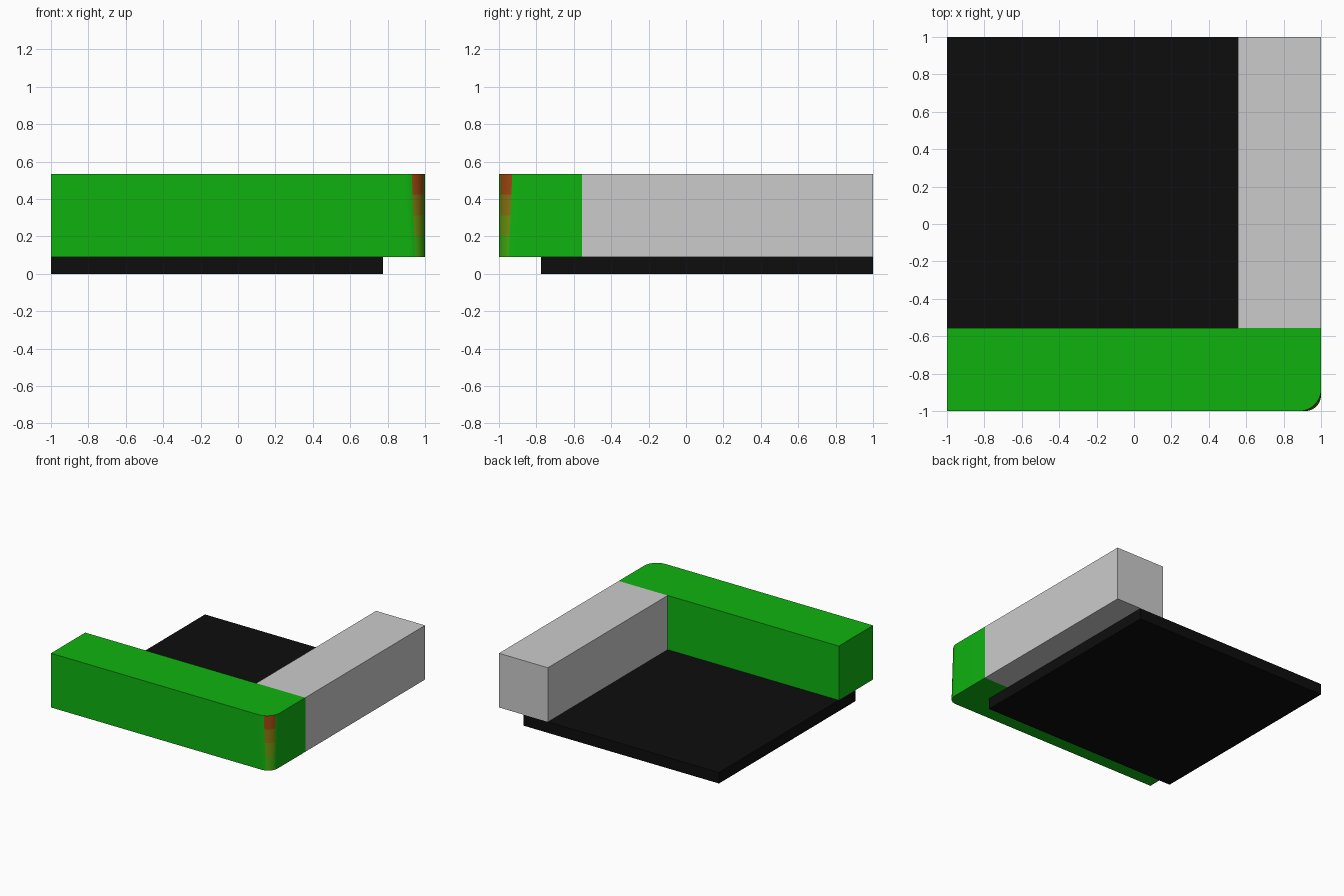
import bpy, bmesh
from math import sin, cos, pi

if "Cube" in bpy.data.objects:
    bpy.data.objects.remove(bpy.data.objects["Cube"])

Z0, Z1 = 0.09, 0.535   # bottom and top of the two walls
IN = 0.555             # inner faces of the walls


def material(name, rgb):
    m = bpy.data.materials.new(name)
    m.diffuse_color = (*rgb, 1)
    m.use_nodes = True
    m.node_tree.nodes["Principled BSDF"].inputs["Base Color"].default_value = m.diffuse_color
    return m


def box(name, lo, hi, mat=None):
    bpy.ops.mesh.primitive_cube_add(size=1, location=[(a + b) / 2 for a, b in zip(lo, hi)])
    ob = bpy.context.object
    ob.name = name
    ob.scale = [b - a for a, b in zip(lo, hi)]
    bpy.ops.object.transform_apply(location=False, rotation=False, scale=True)
    if mat:
        ob.data.materials.append(mat)
    return ob


green = (0.005, 0.45, 0.005)
red = (0.4, 0.008, 0.005)
black = material("black", (0.004, 0.004, 0.004))

# floor slab and plain side wall
box("floor_slab", (-1, -0.775, 0), (0.775, 1, Z0), black)
box("side_wall", (IN, -IN, Z0), (1, 1, Z1))

# front wall: stacked outlines, the rounded corner widens towards the top
LEVELS, SEGS = 4, 12
bm = bmesh.new()
rings = []
for i in range(LEVELS + 1):
    t = i / LEVELS
    r = 0.085 + 0.03 * t
    z = Z0 + (Z1 - Z0) * t
    arc = [(1 - r + r * sin(a), -1 + r - r * cos(a))
           for a in (pi / 2 * k / SEGS for k in range(SEGS + 1))]
    outline = [(-1, -1)] + arc + [(1, -IN), (-1, -IN)]
    rings.append([bm.verts.new((x, y, z)) for x, y in outline])
n = len(rings[0])
for i in range(LEVELS):
    for k in range(n):
        j = (k + 1) % n
        f = bm.faces.new((rings[i][k], rings[i][j], rings[i + 1][j], rings[i + 1][k]))
        # red streak in the middle of the corner, fading downwards
        if 4 <= k <= 9:
            f.material_index = i + 1
bm.faces.new(rings[-1])
bm.faces.new(rings[0][::-1])
bmesh.ops.recalc_face_normals(bm, faces=bm.faces)
me = bpy.data.meshes.new("front_wall")
bm.to_mesh(me)
bm.free()
front = bpy.data.objects.new("front_wall", me)
bpy.context.collection.objects.link(front)
me.materials.append(material("green", green))
for i in range(LEVELS):
    t = (i + 0.5) / LEVELS
    me.materials.append(material(f"corner_fade_{i}", [g + (c - g) * t for g, c in zip(green, red)]))

bpy.ops.object.select_all(action='DESELECT')
front.select_set(True)
bpy.context.view_layer.objects.active = front
bpy.ops.object.shade_smooth_by_angle()
